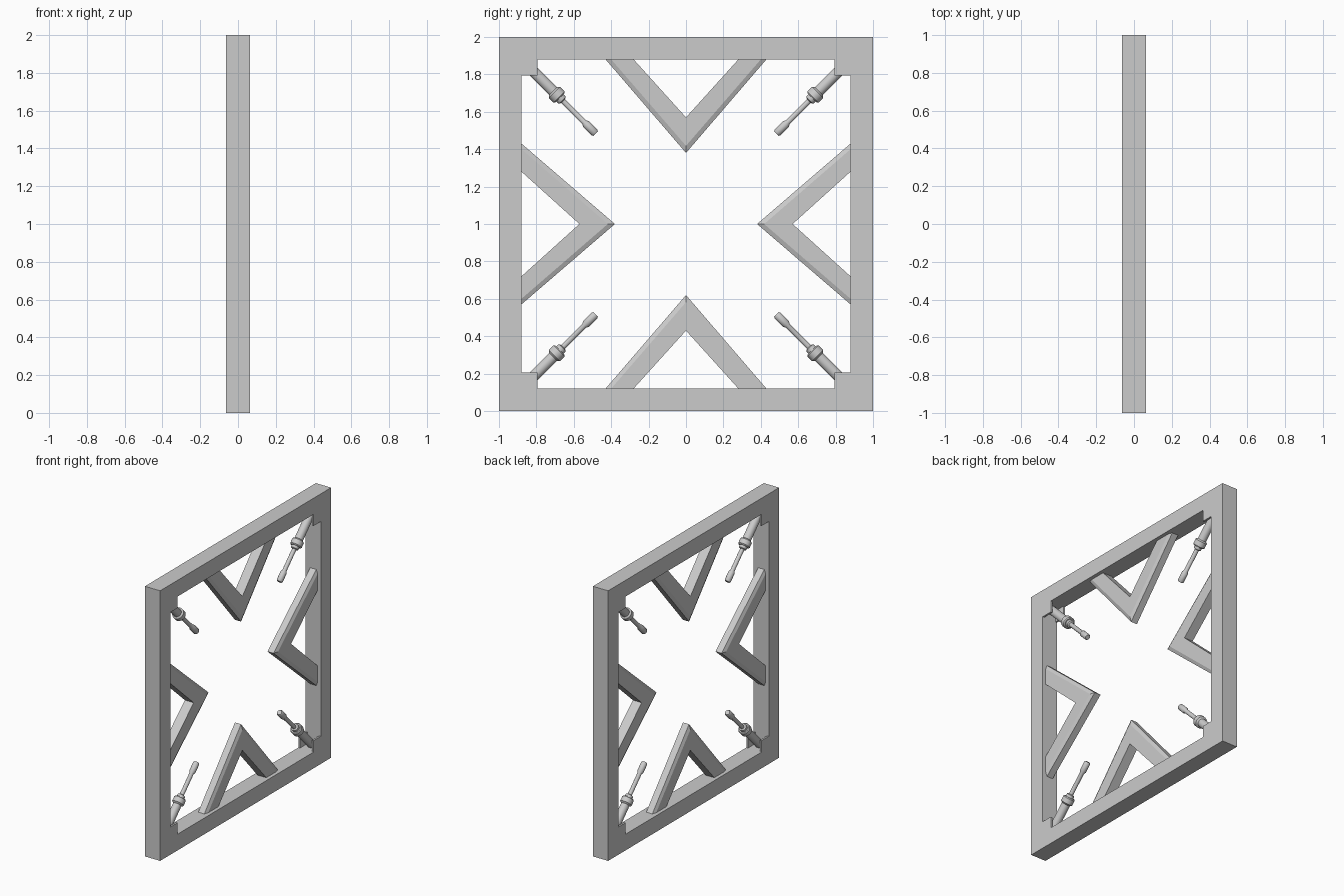
import bpy, bmesh
from math import sin, cos, pi, radians
from mathutils import Matrix, Vector

cube = bpy.data.objects.get("Cube")
if cube:
    bpy.data.objects.remove(cube, do_unlink=True)

CENTRE = Matrix.Translation((0, 0, 1))
HALF_DEPTH = 0.0625
INNER = 0.88


def loft(name, sections, closed=False, matrix=CENTRE, smooth=False):
    """Skin a list of equal cross-sections, joined end to end or capped."""
    bm = bmesh.new()
    rings = [[bm.verts.new(p) for p in s] for s in sections]
    pairs = list(zip(rings, rings[1:]))
    if closed:
        pairs.append((rings[-1], rings[0]))
    else:
        bm.faces.new(rings[0])
        bm.faces.new(rings[-1])
    for a, b in pairs:
        for i in range(len(a)):
            j = (i + 1) % len(a)
            bm.faces.new((a[i], a[j], b[j], b[i]))
    bmesh.ops.recalc_face_normals(bm, faces=bm.faces)
    bm.transform(matrix)
    mesh = bpy.data.meshes.new(name)
    bm.to_mesh(mesh)
    bm.free()
    ob = bpy.data.objects.new(name, mesh)
    bpy.context.collection.objects.link(ob)
    if smooth:
        bpy.ops.object.select_all(action='DESELECT')
        bpy.context.view_layer.objects.active = ob
        ob.select_set(True)
        bpy.ops.object.shade_smooth_by_angle(angle=radians(35))
    return ob


# Square outer frame, mitred at the corners
d = HALF_DEPTH
profile = [(-d, 1), (d, 1), (d, INNER), (-d, INNER)]
corners = [(-1, -1), (1, -1), (1, 1), (-1, 1)]
loft("outer_frame", [[(x, y * r, z * r) for x, r in profile] for y, z in corners], closed=True)

# Chevron braces: section as (x, share of the way from outer to inner edge)
brace = [(-0.025, 0), (0.025, 0), (0.036, 0.2), (0.036, 1), (-0.036, 1), (-0.036, 0.2)]
OUTER_FOOT, INNER_FOOT = 0.43, 0.28
OUTER_TIP, INNER_TIP = 0.38, 0.57


def foot(side):
    return [(x, side * (OUTER_FOOT + t * (INNER_FOOT - OUTER_FOOT)), -INNER) for x, t in brace]


tip = [(x, 0, -(OUTER_TIP + t * (INNER_TIP - OUTER_TIP))) for x, t in brace]
for i, place in enumerate(("bottom", "back", "top", "front")):
    turn = CENTRE @ Matrix.Rotation(i * pi / 2, 4, 'X')
    loft(place + "_chevron", [foot(-1), tip, foot(1)], matrix=turn)

# Corner nozzles: (distance from the centre along the diagonal, radius)
nozzle = [
    (1.235, 0.03), (1.005, 0.03), (1.0, 0.036), (0.995, 0.042), (0.96, 0.042),
    (0.953, 0.036), (0.953, 0.028), (0.935, 0.026), (0.93, 0.015),
    (0.768, 0.015), (0.755, 0.022), (0.692, 0.022), (0.684, 0.017),
]
SIDES = 24
PAD = 0.795
for i, place in enumerate(("bottom_back", "top_back", "top_front", "bottom_front")):
    quarter = CENTRE @ Matrix.Rotation(i * pi / 2, 4, 'X')
    diagonal = quarter @ Matrix.Rotation(pi / 4, 4, 'X')
    rings = [[(r * cos(2 * pi * k / SIDES), r * sin(2 * pi * k / SIDES), -s)
              for k in range(SIDES)] for s, r in nozzle]
    loft(place + "_nozzle", rings, matrix=diagonal, smooth=True)

    # Pair of side plates holding the nozzle root
    for side, label in ((-1, "right"), (1, "left")):
        plate = [[(side * x, y, z) for y, z in
                  ((PAD, -PAD), (INNER, -PAD), (INNER, -INNER), (PAD, -INNER))]
                 for x in (HALF_DEPTH - 0.014, HALF_DEPTH)]
        loft(f"{place}_{label}_plate", plate, matrix=quarter)
